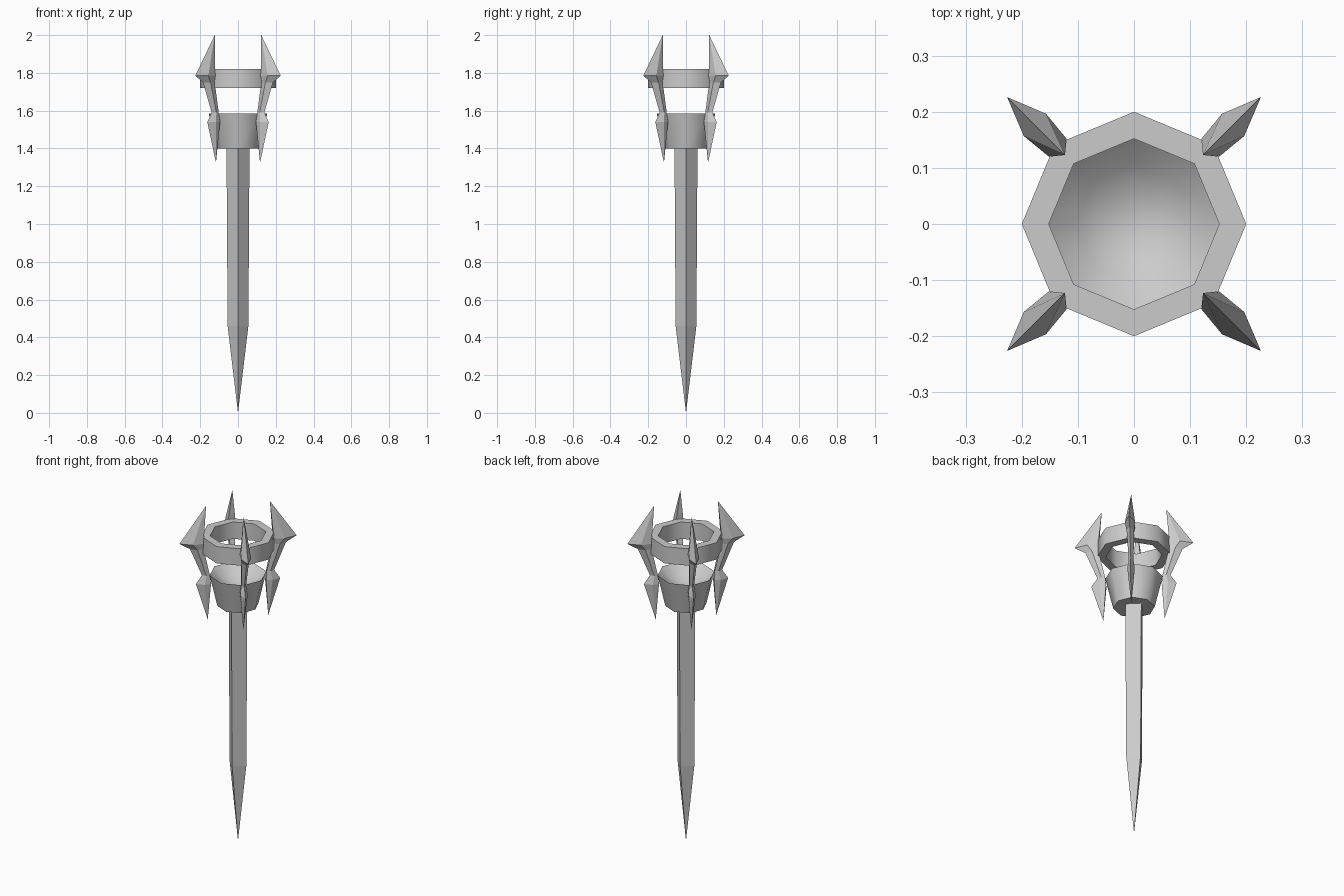
import bpy, bmesh, math
from mathutils import Matrix

cube = bpy.data.objects.get("Cube")
if cube:
    bpy.data.objects.remove(cube, do_unlink=True)

grey = bpy.data.materials.new("plain_grey")
grey.use_nodes = True
COLOUR = (0.6, 0.6, 0.6, 1)
grey.diffuse_color = COLOUR
grey.node_tree.nodes["Principled BSDF"].inputs["Base Color"].default_value = COLOUR


def finish(bm, name, smooth=None):
    bmesh.ops.remove_doubles(bm, verts=bm.verts, dist=0.0005)
    bmesh.ops.recalc_face_normals(bm, faces=bm.faces)
    mesh = bpy.data.meshes.new(name)
    bm.to_mesh(mesh)
    bm.free()
    mesh.materials.append(grey)
    obj = bpy.data.objects.new(name, mesh)
    bpy.context.collection.objects.link(obj)
    if smooth:
        bpy.ops.object.select_all(action="DESELECT")
        obj.select_set(True)
        bpy.context.view_layer.objects.active = obj
        bpy.ops.object.shade_smooth_by_angle(angle=math.radians(smooth))
    return obj


def loft(sections, closed=False):
    """Skin a row of cross-sections that all have the same point count."""
    bm = bmesh.new()
    rows = [[bm.verts.new(p) for p in s] for s in sections]
    n = len(rows[0])
    pairs = list(zip(rows, rows[1:])) + ([(rows[-1], rows[0])] if closed else [])
    for a, b in pairs:
        for i in range(n):
            j = (i + 1) % n
            bm.faces.new((a[i], a[j], b[j], b[i]))
    return bm


def lathe(name, profile, sides, smooth=None, closed=False):
    turn = [2 * math.pi * i / sides for i in range(sides)]
    sections = [[(r * math.cos(a), r * math.sin(a), z) for a in turn] for r, z in profile]
    return finish(loft(sections, closed), name, smooth)


# Square shaft tapering to a point
lathe("handle", [(0, 0), (0.055, 0.46), (0.061, 1.42), (0, 1.42)], 4)

# Tapered cup with a hollow dish on top
lathe("cup", [(0, 1.4), (0.112, 1.4), (0.155, 1.585),
              (0.105, 1.54), (0.055, 1.513), (0, 1.505)], 8, 50)

# Flat-topped ring above the cup
lathe("ring", [(0.2, 1.72), (0.2, 1.82), (0.152, 1.82), (0.152, 1.72)], 8, 50, True)

# Barbed prongs: height, inner, middle and outer radius, half width
LEVELS = [(1.325, 0.165, 0.165, 0.165, 0),
          (1.54, 0.15, 0.185, 0.23, 0.02),
          (1.59, 0.155, 0.175, 0.197, 0.013),
          (1.75, 0.19, 0.225, 0.262, 0.02),
          (1.785, 0.192, 0.25, 0.32, 0.028),
          (2.0, 0.174, 0.174, 0.174, 0)]
for i, place in enumerate(("back_left", "back_right", "front_right", "front_left")):
    bm = loft([[(a, -0.8 * w, z), (b, -w, z), (c, 0, z), (b, w, z), (a, 0.8 * w, z)]
               for z, a, b, c, w in LEVELS])
    bm.transform(Matrix.Rotation(math.radians(45 + 90 * i), 4, "Z"))
    finish(bm, "prong_" + place)
